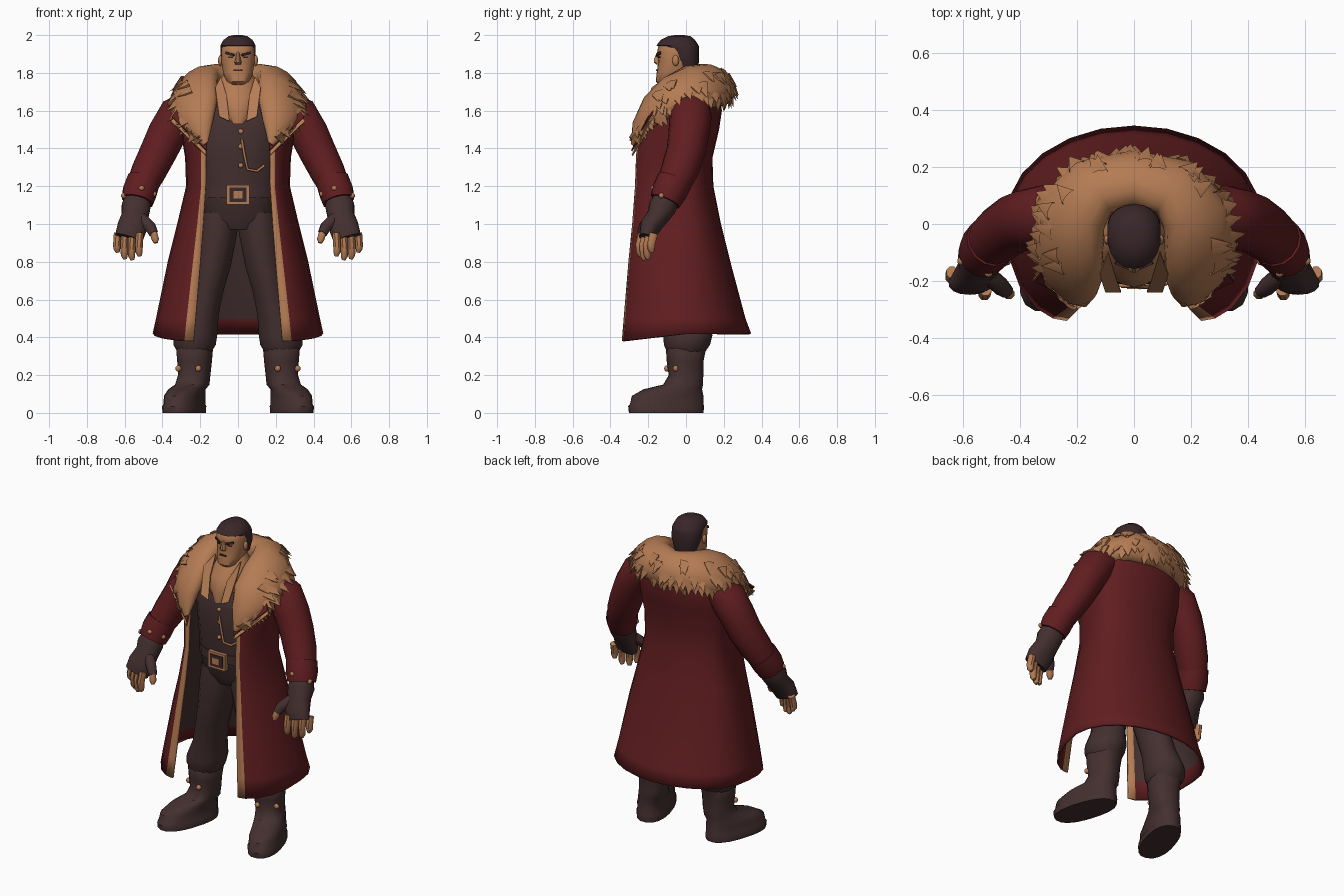
import bpy, bmesh, math, random
from mathutils import Vector, Matrix

random.seed(4)
if "Cube" in bpy.data.objects:
    bpy.data.objects.remove(bpy.data.objects["Cube"], do_unlink=True)


def material(name, rgb):
    m = bpy.data.materials.new(name)
    m.use_nodes = True
    m.diffuse_color = (*rgb, 1)
    m.node_tree.nodes["Principled BSDF"].inputs["Base Color"].default_value = (*rgb, 1)
    return m


TAN = material("tan", (.46, .2, .088))
RED = material("dark red", (.118, .0125, .0145))
BROWN = material("dark brown", (.058, .029, .029))
HAIR = material("hair brown", (.042, .02, .023))
SIDES = (("left", 1), ("right", -1))


def finish(name, bm, mats, smooth=True, thickness=0, lining=0):
    bmesh.ops.recalc_face_normals(bm, faces=bm.faces[:])
    mesh = bpy.data.meshes.new(name)
    bm.to_mesh(mesh)
    bm.free()
    for m in mats:
        mesh.materials.append(m)
    if smooth:
        mesh.shade_smooth()
        mesh.set_sharp_from_angle(angle=math.radians(45))
    ob = bpy.data.objects.new(name, mesh)
    bpy.context.collection.objects.link(ob)
    if thickness:
        mod = ob.modifiers.new("thickness", "SOLIDIFY")
        mod.thickness = thickness
        mod.material_offset = lining
    return ob


def skin(name, rows, mats, closed=True, rule=None, thickness=0, lining=0):
    """Bridge rows of points; rule(row, column) picks a material index."""
    bm = bmesh.new()
    grid = [[bm.verts.new(p) for p in row] for row in rows]
    n = len(grid[0])
    for r, (low, high) in enumerate(zip(grid, grid[1:])):
        for i in range(n if closed else n - 1):
            j = (i + 1) % n
            f = bm.faces.new((low[i], low[j], high[j], high[i]))
            f.material_index = rule(r, i) if rule else 0
    if closed:
        bm.faces.new(grid[0])
        bm.faces.new(grid[-1])
    return finish(name, bm, mats, thickness=thickness, lining=lining)


def loft(name, stations, mat, side=1, sides=14, power=1.0, flat=True, yaw=0):
    """Rounded rings (x, y, z, half width, half depth), level or square to the path."""
    centres = [Vector((side * s[0], s[1], s[2])) for s in stations]
    turn = Matrix.Rotation(side * yaw, 3, "Z")
    rows = []
    for i, s in enumerate(stations):
        u, v = turn @ Vector((1, 0, 0)), turn @ Vector((0, 1, 0))
        if not flat:
            t = (centres[min(i + 1, len(stations) - 1)] - centres[max(i - 1, 0)]).normalized()
            u = Vector((0, 1, 0)).cross(t).normalized()
            v = t.cross(u)
        row = []
        for k in range(sides):
            a = math.tau * (k + .5) / sides
            c, d = math.cos(a), math.sin(a)
            row.append(centres[i] + u * s[3] * math.copysign(abs(c) ** power, c)
                       + v * s[4] * math.copysign(abs(d) ** power, d))
        rows.append(row)
    return skin(name, rows, [mat])


def ball(name, centre, size, mat, side=1):
    bm = bmesh.new()
    bmesh.ops.create_icosphere(bm, subdivisions=2, radius=1)
    bmesh.ops.scale(bm, vec=size, verts=bm.verts[:])
    bmesh.ops.translate(bm, vec=(side * centre[0], centre[1], centre[2]), verts=bm.verts[:])
    return finish(name, bm, [mat])


def box(name, centre, size, mat, roll=0, yaw=0):
    bm = bmesh.new()
    bmesh.ops.create_cube(bm, size=1)
    bmesh.ops.scale(bm, vec=size, verts=bm.verts[:])
    turn = Matrix.Rotation(yaw, 4, "Z") @ Matrix.Rotation(roll, 4, "Y")
    bmesh.ops.transform(bm, matrix=Matrix.Translation(centre) @ turn, verts=bm.verts[:])
    return finish(name, bm, [mat], smooth=False)


def plate(name, points, mat, side):
    bm = bmesh.new()
    bm.faces.new([bm.verts.new((side * x, y, z)) for x, y, z in points])
    return finish(name, bm, [mat], smooth=False, thickness=.008)


# Long open coat: (height, half width, back, front, front edge x)
levels = [(.42, .452, .345, -.34, .235), (.5, .434, .315, -.33, .225), (.8, .372, .235, -.305, .2),
          (1.0, .322, .185, -.285, .185), (1.2, .275, .145, -.27, .172), (1.35, .28, .14, -.265, .17),
          (1.5, .305, .175, -.255, .165), (1.6, .32, .19, -.23, .15), (1.68, .3, .18, -.18, .13),
          (1.75, .2, .13, -.11, .11)]
front_angles = [90, 77, 60, 40, 20]
back_angles = [90, 75, 60, 45, 30, 15]
coat_rows = []
for z, w, back, front, edge in levels:
    drop = .04 if z == levels[0][0] else 0
    half = []
    for a in map(math.radians, front_angles):
        half.append((edge + (w - edge) * math.cos(a), front * math.sin(a), z - drop * math.sin(a)))
    for a in map(math.radians, back_angles):
        half.append((w * math.sin(a), back * math.cos(a) ** .95, z))
    coat_rows.append(half + [(0, back, z)] + [(-x, y, h) for x, y, h in reversed(half)])
last = len(coat_rows[0]) - 2
# Outside red, tan edges, red hem facing, then the matching lining colours
skin("coat", coat_rows, [RED, TAN, RED, BROWN, TAN, RED], closed=False, thickness=.014, lining=3,
     rule=lambda r, i: 1 if i in (0, last) else 2 if r == 0 else 0)

# Vest, hips and neck
loft("vest", [(0, -.03, 1.12, .2, .16), (0, -.035, 1.2, .21, .165), (0, -.04, 1.35, .22, .168),
              (0, -.04, 1.5, .23, .175), (0, -.02, 1.6, .21, .16), (0, 0, 1.65, .14, .1)],
     BROWN, sides=18, power=.85)
loft("hips", [(0, -.025, .97, .15, .115), (0, -.025, 1.03, .195, .145), (0, -.03, 1.14, .208, .165)],
     BROWN, power=.85)
loft("belt", [(0, -.035, 1.14, .21, .168), (0, -.035, 1.2, .213, .17)], BROWN, sides=18, power=.85)
loft("neck", [(0, -.14, 1.53, .04, .085), (0, -.125, 1.6, .1, .095), (0, -.07, 1.68, .125, .125),
              (0, -.04, 1.74, .11, .1), (0, -.045, 1.8, .075, .075)], TAN)

# Belt buckle, vest buttons and watch chain
box("buckle", (0, -.205, 1.155), (.124, .03, .105), TAN)
box("buckle_inset", (0, -.221, 1.155), (.09, .006, .075), HAIR)
box("buckle_centre", (0, -.224, 1.155), (.05, .008, .04), TAN)
for z in (1.49, 1.41, 1.31):
    ball("vest_button", (.015, -.214, z), (.014, .011, .014), TAN)
curve = bpy.data.curves.new("watch_chain", "CURVE")
curve.dimensions = "3D"
curve.bevel_depth = .007
chain = [(.02, -.222, 1.45), (.035, -.22, 1.36), (.05, -.22, 1.29), (.1, -.212, 1.28), (.14, -.2, 1.31)]
spline = curve.splines.new("POLY")
spline.points.add(len(chain) - 1)
for point, co in zip(spline.points, chain):
    point.co = (*co, 1)
curve.materials.append(TAN)
bpy.context.collection.objects.link(bpy.data.objects.new("watch_chain", curve))

# Head, hair and face
loft("head", [(0, -.09, 1.735, .04, .05), (0, -.09, 1.755, .062, .07), (0, -.067, 1.8, .08, .088),
              (0, -.05, 1.86, .089, .097), (0, -.05, 1.91, .09, .103), (0, -.045, 1.95, .085, .1),
              (0, -.04, 1.98, .06, .07)], TAN, sides=18, power=.85)
loft("hair", [(0, .005, 1.8, .07, .055), (0, -.008, 1.87, .093, .078), (0, -.022, 1.93, .095, .092),
              (0, -.045, 1.945, .094, .112), (0, -.043, 1.975, .078, .09), (0, -.036, 1.994, .05, .06),
              (0, -.035, 2, .02, .025)], HAIR, sides=18, power=.95)
loft("nose", [(0, -.142, 1.91, .01, .012), (0, -.152, 1.875, .014, .018), (0, -.154, 1.855, .02, .018),
              (0, -.148, 1.845, .016, .01)], TAN, sides=8)
box("mouth", (0, -.155, 1.815), (.045, .008, .008), HAIR)
for label, s in SIDES:
    box(label + "_brow", (s * .043, -.146, 1.9), (.05, .009, .013), HAIR, -s * .25, s * .4)
    box(label + "_eye", (s * .04, -.142, 1.882), (.024, .009, .008), HAIR, 0, s * .4)
    ball(label + "_ear", (.094, -.055, 1.865), (.012, .018, .03), TAN, s)

# Mirrored parts
for label, s in SIDES:
    # Shirt collar and coat lapel
    plate(label + "_shirt_collar", [(.09, -.1, 1.78), (.12, -.18, 1.725), (.1, -.24, 1.57),
                                    (.045, -.24, 1.545), (.06, -.2, 1.68)], TAN, s)
    lapel = [(.17, -.288, 1.365), (.355, -.2, 1.545), (.28, -.11, 1.64), (.17, -.18, 1.6)]
    plate(label + "_lapel_trim", lapel, TAN, s)
    plate(label + "_lapel", [(x - .004, y - .003, z + .024) for x, y, z in lapel], RED, s)

    # Sleeve, cuff and glove
    loft(label + "_sleeve", [(.24, .03, 1.64, .08, .09), (.315, .025, 1.58, .108, .112),
                             (.375, .015, 1.48, .105, .108), (.42, 0, 1.385, .1, .104),
                             (.472, -.035, 1.28, .094, .1), (.505, -.065, 1.21, .084, .09)], RED, s, flat=False)
    loft(label + "_cuff", [(.5, -.06, 1.23, .09, .096), (.52, -.088, 1.17, .093, .094),
                           (.533, -.11, 1.12, .085, .083)], RED, s, flat=False)
    loft(label + "_glove", [(.53, -.1, 1.14, .065, .065), (.54, -.125, 1.09, .078, .074),
                            (.545, -.15, 1.04, .072, .06), (.56, -.19, .985, .08, .055),
                            (.578, -.21, .925, .076, .04)], BROWN, s, flat=False, power=.9)
    # Fingers fan across the palm
    for i, tip in enumerate((.835, .815, .82, .855)):
        x, y = .52 + .039 * i, -.24 + .02 * i
        loft(label + "_finger", [(x, y + .01, .95, .022, .023), (x + .004, y - .006, .89, .022, .023),
                                 (x + .004, y - .004, tip + .015, .02, .021), (x, y, tip - .005, .011, .012)],
             TAN, s, sides=8, flat=False)
    loft(label + "_thumb_glove", [(.51, -.18, 1.03, .032, .032), (.465, -.22, .985, .032, .032),
                                  (.447, -.235, .95, .026, .026)], BROWN, s, sides=8, flat=False)
    loft(label + "_thumb", [(.45, -.232, .96, .021, .021), (.438, -.245, .92, .021, .021),
                            (.435, -.25, .9, .011, .011)], TAN, s, sides=8, flat=False)
    for spot in ((.51, -.172, 1.19), (.445, -.13, 1.16), (.605, -.13, 1.15), (.605, -.17, 1.04)):
        ball(label + "_cuff_stud", spot, (.015, .015, .015), TAN, s)

    # Trousers and boots
    loft(label + "_trouser", [(.1, -.03, 1.06, .105, .13), (.11, -.03, .95, .108, .135),
                              (.135, -.03, .78, .1, .125), (.165, -.025, .65, .092, .115),
                              (.195, -.005, .52, .095, .115), (.225, .01, .41, .118, .13),
                              (.23, .005, .36, .115, .122), (.23, 0, .32, .09, .1)], BROWN, s)
    loft(label + "_boot", [(.285, -.105, 0, .096, .205), (.285, -.105, .035, .098, .209),
                           (.284, -.102, .045, .092, .203), (.282, -.097, .09, .092, .197),
                           (.27, -.07, .125, .086, .16), (.242, -.015, .15, .087, .105),
                           (.232, 0, .2, .084, .09), (.23, -.005, .27, .09, .095),
                           (.23, 0, .34, .095, .105), (.23, 0, .36, .08, .09)],
         BROWN, s, sides=18, power=.85, yaw=.3)
    for x, y in ((.21, -.102), (.315, -.055)):
        ball(label + "_boot_stud", (x, y, .235), (.017, .014, .017), TAN, s)

# Fur collar: inner edge, outer edge and fullness, from the back to the front tip
half = [((0, .08, 1.81), (0, .235, 1.65), .095), ((.09, .06, 1.83), (.2, .195, 1.64), .095),
        ((.12, -.01, 1.82), (.325, .08, 1.62), .09), ((.115, -.1, 1.76), (.352, -.06, 1.6), .08),
        ((.11, -.19, 1.67), (.315, -.18, 1.53), .062), ((.13, -.245, 1.56), (.24, -.25, 1.46), .042),
        ((.16, -.275, 1.43), (.185, -.28, 1.415), .014)]
flip = lambda p: (-p[0], p[1], p[2])
fur = [(Vector(flip(a)), Vector(flip(b)), t) for a, b, t in reversed(half[1:])]
fur += [(Vector(a), Vector(b), t) for a, b, t in half]
mids = [(a + b) / 2 for a, b, t in fur]
frames = []
for i, (a, b, t) in enumerate(fur):
    along = mids[min(i + 1, len(fur) - 1)] - mids[max(i - 1, 0)]
    frames.append(((b - a) / 2, along.cross(b - a).normalized() * t))


def fur_point(k, angle):
    i = min(int(k), len(fur) - 2)
    f = k - i
    out = frames[i][0].lerp(frames[i + 1][0], f)
    up = frames[i][1].lerp(frames[i + 1][1], f)
    return mids[i].lerp(mids[i + 1], f) + out * math.cos(angle) + up * math.sin(angle), out, up


skin("fur_collar", [[fur_point(k, math.tau * j / 14)[0] for j in range(14)] for k in range(len(fur))], [TAN])

# Broad flattened tufts around the rim and lying over the back
bm = bmesh.new()
spots = [(.6 + i * .19, random.uniform(-.15, .5)) for i in range(57)]
spots += [(random.uniform(2.3, 9.7), random.uniform(.5, 1.5)) for i in range(50)]
for k, angle in spots:
    p, out, up = fur_point(k, angle)
    normal = (out.normalized() * math.cos(angle) / out.length
              + up.normalized() * math.sin(angle) / up.length).normalized()
    slope = (out * math.sin(angle) - up * math.cos(angle)).normalized()
    rim = max(0, math.cos(angle))
    aim = slope + normal * (.25 + .8 * rim ** 3) + Vector((random.uniform(-.3, .3), 0, 0))
    aim.normalize()
    across = normal.cross(aim).normalized() if rim < .9 else up.cross(out).normalized()
    flat_axis = aim.cross(across).normalized()
    across = flat_axis.cross(aim)
    turn = Matrix((across, flat_axis * .45, aim)).transposed().to_4x4()
    bmesh.ops.create_cone(bm, segments=6, radius1=.036, radius2=0, depth=random.uniform(.065, .09),
                          matrix=Matrix.Translation(p + aim * .006) @ turn)
finish("fur_tufts", bm, [TAN])
